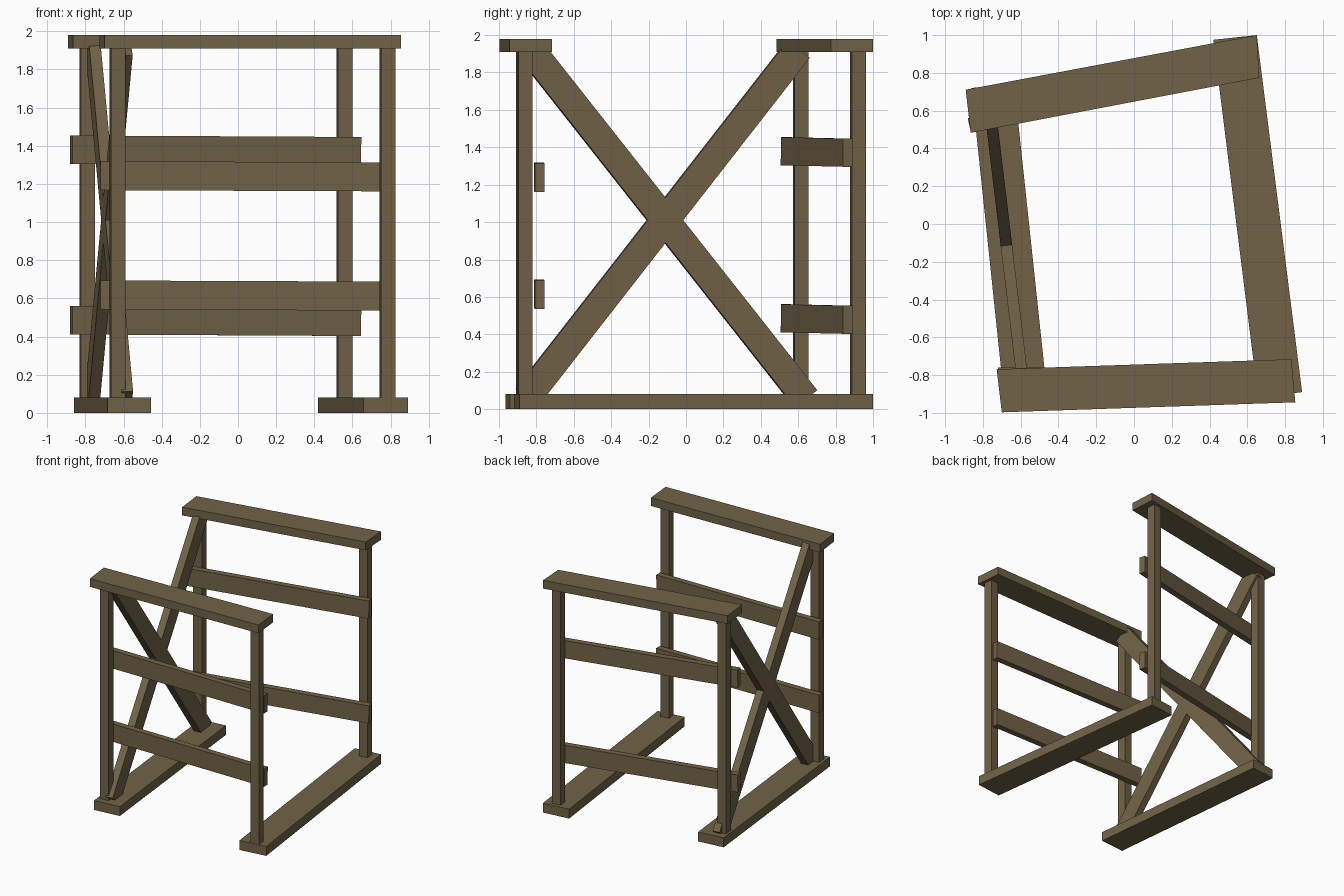
import bpy, bmesh, math
from mathutils import Vector, Matrix

if "Cube" in bpy.data.objects:
    bpy.data.objects.remove(bpy.data.objects["Cube"])

wood = bpy.data.materials.new("weathered brown wood")
wood.diffuse_color = (0.165, 0.123, 0.063, 1)
wood.use_nodes = True
wood.node_tree.nodes["Principled BSDF"].inputs["Base Color"].default_value = wood.diffuse_color


def finish(name, bm):
    bmesh.ops.recalc_face_normals(bm, faces=bm.faces[:])
    me = bpy.data.meshes.new(name)
    bm.to_mesh(me)
    bm.free()
    me.materials.append(wood)
    ob = bpy.data.objects.new(name, me)
    bpy.context.collection.objects.link(ob)


def plank(name, outline, z0, z1):
    """Flat board: plan outline extruded upwards."""
    bm = bmesh.new()
    face = bm.faces.new([bm.verts.new((x, y, z0)) for x, y in outline])
    top = bmesh.ops.extrude_face_region(bm, geom=[face])["geom"]
    for v in top:
        if isinstance(v, bmesh.types.BMVert):
            v.co.z = z1
    finish(name, bm)


def bar(name, a, b, height, thick):
    """Rectangular bar between two points; height lies in the vertical plane."""
    a, b = Vector(a), Vector(b)
    along = (b - a).normalized()
    side = along.cross(Vector((0, 0, 1))).normalized()
    up = side.cross(along)
    m = Matrix((along, side, up)).transposed().to_4x4()
    m.translation = (a + b) / 2
    bm = bmesh.new()
    bmesh.ops.create_cube(bm, size=1,
                          matrix=m @ Matrix.Diagonal(((b - a).length, thick, height, 1)))
    finish(name, bm)


def post(name, x, y, angle):
    bm = bmesh.new()
    m = Matrix.Translation((x, y, 0.995)) @ Matrix.Rotation(math.radians(angle), 4, 'Z')
    bmesh.ops.create_cube(bm, size=1, matrix=m @ Matrix.Diagonal((0.076, 0.076, 1.87, 1)))
    finish(name, bm)


# Floor runners
plank("left_runner", [(-0.86, 0.72), (-0.683, -0.965), (-0.455, -0.942), (-0.635, 0.745)], 0, 0.08)
plank("right_runner", [(0.42, 0.975), (0.657, -0.92), (0.89, -0.89), (0.65, 1.0)], 0, 0.08)

# Top beams
plank("front_top_beam", [(-0.727, -0.769), (-0.70, -0.997), (0.854, -0.944), (0.833, -0.716)], 1.91, 1.98)
plank("back_top_beam", [(-0.891, 0.711), (-0.865, 0.483), (0.663, 0.774), (0.65, 1.0)], 1.91, 1.98)

# Corner posts
post("front_left_post", -0.631, -0.868, 6)
post("front_right_post", 0.783, -0.862, 7)
post("back_left_post", -0.790, 0.614, 6)
post("back_right_post", 0.558, 0.920, 7)

# Horizontal rails on the inner side of the posts
for label, zf, zb in (("lower", 0.615, 0.482), ("upper", 1.24, 1.375)):
    bar(label + "_front_rail", (-0.72, -0.787, zf + 0.003), (0.81, -0.782, zf - 0.003), 0.152, 0.052)
    bar(label + "_back_rail", (-0.874, 0.533, zb + 0.004), (0.64, 0.866, zb - 0.004), 0.15, 0.054)


# Crossed braces on the left side
def brace_point(y, z):
    return (-0.689 - 0.12 * y, y, z)


bar("rising_brace", brace_point(-0.85, 0.065), brace_point(0.60, 1.925), 0.15, 0.061)
bar("falling_brace", brace_point(-0.83, 1.92), brace_point(0.64, 0.055), 0.15, 0.061)
